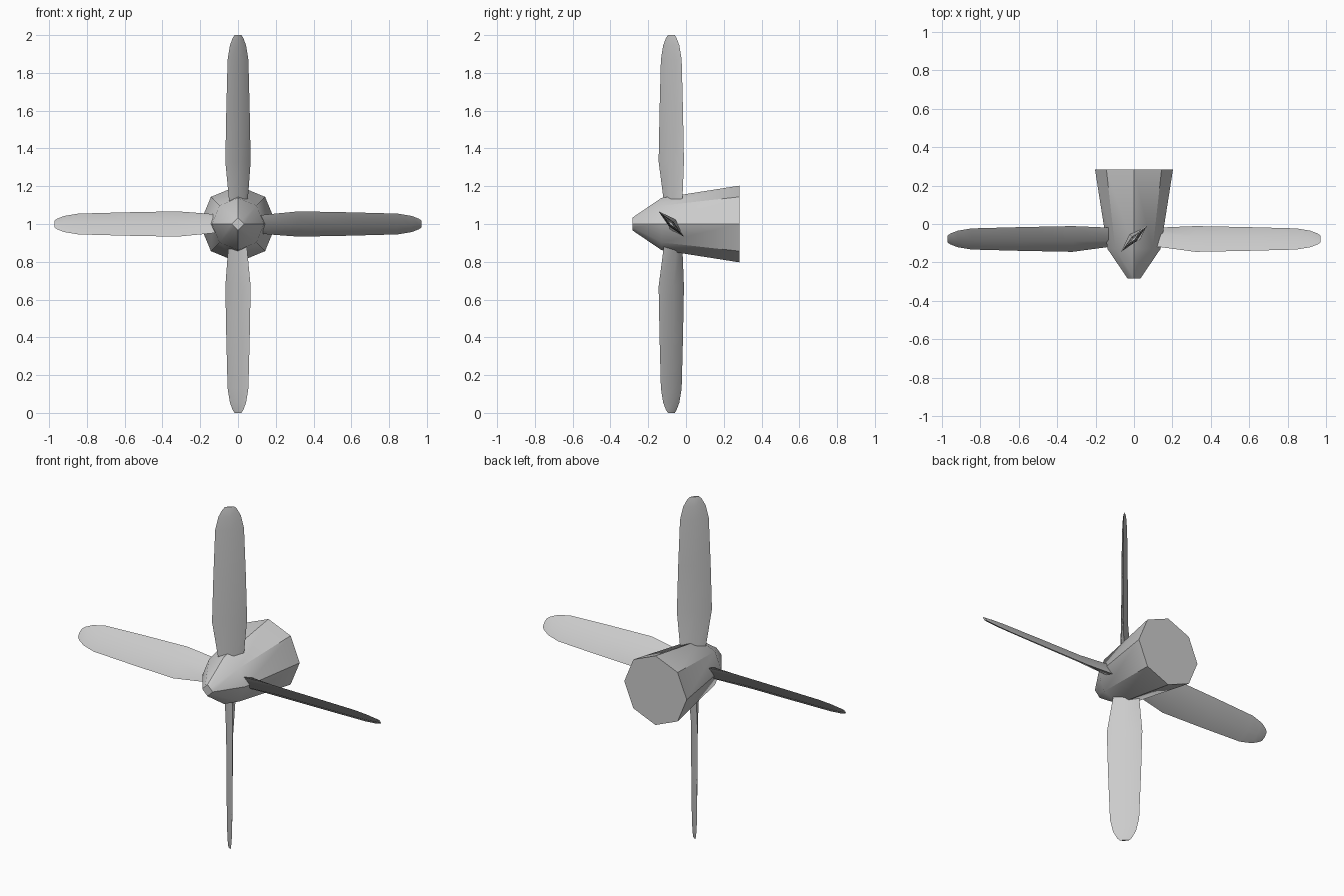
import bpy, bmesh, math
from mathutils import Matrix, Vector

if "Cube" in bpy.data.objects:
    bpy.data.objects.remove(bpy.data.objects["Cube"])


def finish(bm, name):
    bmesh.ops.recalc_face_normals(bm, faces=bm.faces)
    me = bpy.data.meshes.new(name)
    bm.to_mesh(me)
    bm.free()
    ob = bpy.data.objects.new(name, me)
    bpy.context.collection.objects.link(ob)
    bpy.ops.object.select_all(action='DESELECT')
    ob.select_set(True)
    bpy.context.view_layer.objects.active = ob
    bpy.ops.object.shade_smooth_by_angle(angle=math.radians(35))
    return ob


def loft(name, sections, transform=None):
    """Skin equal-length rings of points and cap both ends."""
    bm = bmesh.new()
    rings = [[bm.verts.new(p) for p in s] for s in sections]
    n = len(rings[0])
    for a, b in zip(rings, rings[1:]):
        for i in range(n):
            j = (i + 1) % n
            bm.faces.new((a[i], a[j], b[j], b[i]))
    bm.faces.new(rings[0])
    bm.faces.new(rings[-1])
    if transform:
        bm.transform(transform)
    return finish(bm, name)


# Eight-sided hub with a conical nose ending in a small diamond
def hub_ring(y, r, diamond=False):
    pts = []
    for i in range(8):
        a = i * math.pi / 4
        k = r * (math.cos(math.pi / 4) if diamond and i % 2 else 1)
        pts.append((k * math.cos(a), y, 1 + k * math.sin(a)))
    return pts


loft("hub", [hub_ring(-0.283, 0.034, True), hub_ring(-0.13, 0.138), hub_ring(0.283, 0.203)])

# Blade: pitched diamond sections (radius, half width, half thickness)
stations = [(0.33, 0.067, 0.013), (0.60, 0.062, 0.012), (0.87, 0.055, 0.010),
            (0.945, 0.043, 0.008), (0.985, 0.028, 0.006), (1.0, 0.018, 0.004)]
Y = -0.078
blade = [[(-0.045, -0.115, 0.10), (0.028, -0.085, 0.10), (0.05, -0.02, 0.10), (-0.022, -0.05, 0.10)]]
for z, w, t in stations:
    blade.append([(-w, Y - w, z), (t, Y - t, z), (w, Y + w, z), (-t, Y + t, z)])

# Four blades around the hub, the side pair slightly shorter
for k, name in enumerate(("top", "right", "bottom", "left")):
    length = 0.972 if k % 2 else 1.0
    m = (Matrix.Translation(Vector((0, 0, 1)))
         @ Matrix.Rotation(k * math.pi / 2, 4, 'Y')
         @ Matrix.Diagonal((1, 1, length, 1)))
    loft("blade_" + name, blade, m)
